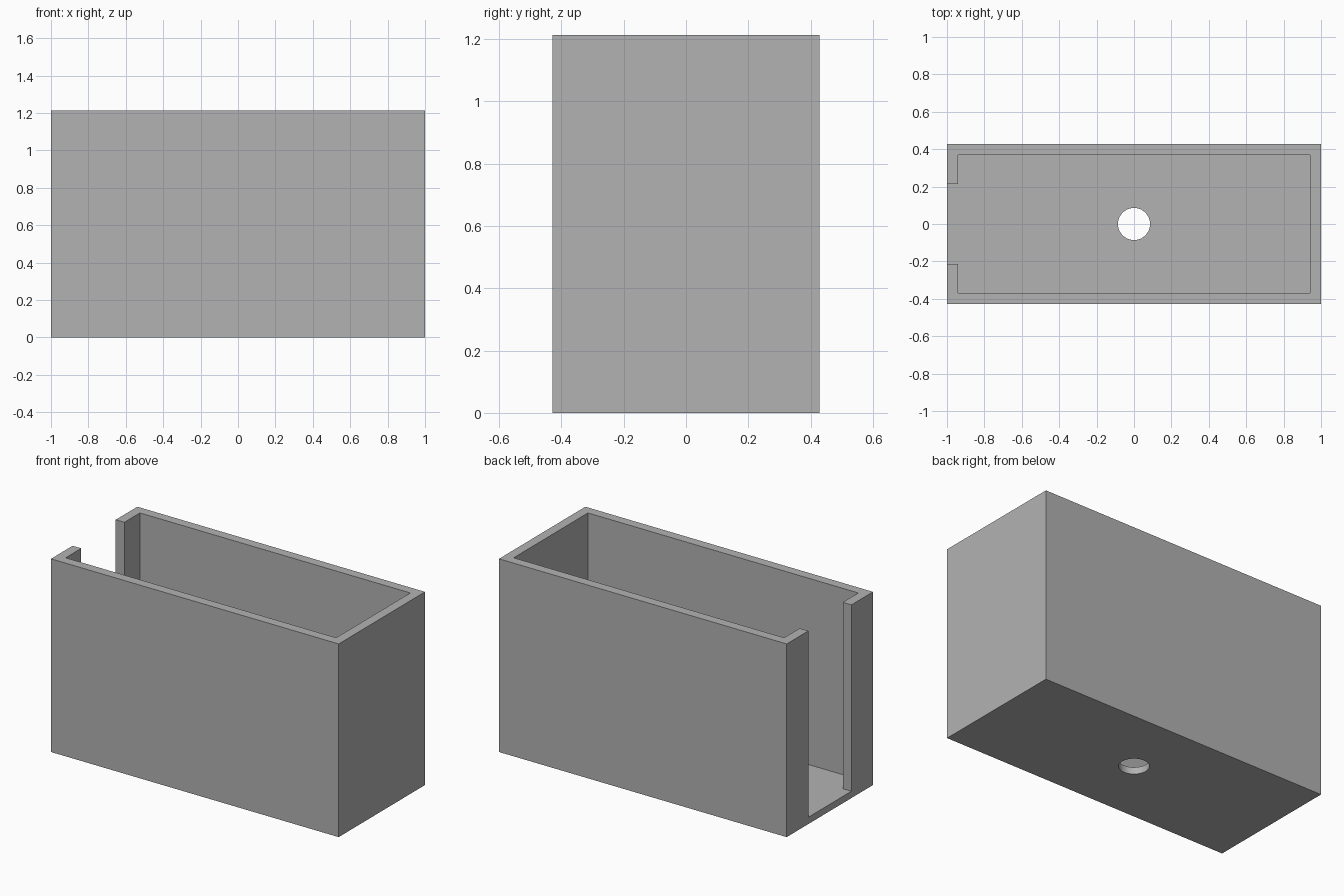
import bpy

if "Cube" in bpy.data.objects:
    bpy.data.objects.remove(bpy.data.objects["Cube"])

# Overall sizes
LENGTH, WIDTH, HEIGHT = 2.0, 0.857, 1.214
WALL, FLOOR = 0.06, 0.043
SLOT_WIDTH = 0.428
HOLE_RADIUS = 0.0857

grey = bpy.data.materials.new("plain grey")
grey.diffuse_color = (0.448, 0.448, 0.448, 1.0)
grey.use_nodes = True
grey.node_tree.nodes["Principled BSDF"].inputs["Base Color"].default_value = grey.diffuse_color


def box(name, x0, x1, width, z0, z1):
    """Box centred on y = 0, spanning the given x and z ranges."""
    bpy.ops.mesh.primitive_cube_add(size=1, location=((x0 + x1) / 2, 0, (z0 + z1) / 2))
    ob = bpy.context.object
    ob.name = name
    ob.scale = (x1 - x0, width, z1 - z0)
    bpy.ops.object.transform_apply(location=True, rotation=False, scale=True)
    ob.data.materials.append(grey)
    return ob


# Solid outer block
holder = box("open_holder", -LENGTH / 2, LENGTH / 2, WIDTH, 0, HEIGHT)

# Cavity, end slot down to the floor, and round drain hole
inner_x = LENGTH / 2 - WALL
cavity = box("cavity_cutter", -inner_x, inner_x, WIDTH - 2 * WALL, FLOOR, HEIGHT + 0.2)
slot = box("slot_cutter", -LENGTH / 2 - 0.2, -inner_x + 0.2, SLOT_WIDTH, FLOOR, HEIGHT + 0.1)
bpy.ops.mesh.primitive_cylinder_add(vertices=64, radius=HOLE_RADIUS, depth=0.4)
hole = bpy.context.object
hole.name = "hole_cutter"
hole.data.materials.append(grey)

# Cut each shape out of the block, then discard the cutters
bpy.context.view_layer.objects.active = holder
for cutter in (cavity, slot, hole):
    mod = holder.modifiers.new(cutter.name, 'BOOLEAN')
    mod.operation = 'DIFFERENCE'
    mod.solver = 'EXACT'
    mod.object = cutter
    bpy.ops.object.modifier_apply(modifier=mod.name)
    bpy.data.objects.remove(cutter)

# Round hole wall shades smooth, box edges stay sharp
bpy.ops.object.select_all(action='DESELECT')
holder.select_set(True)
bpy.ops.object.shade_smooth_by_angle()
